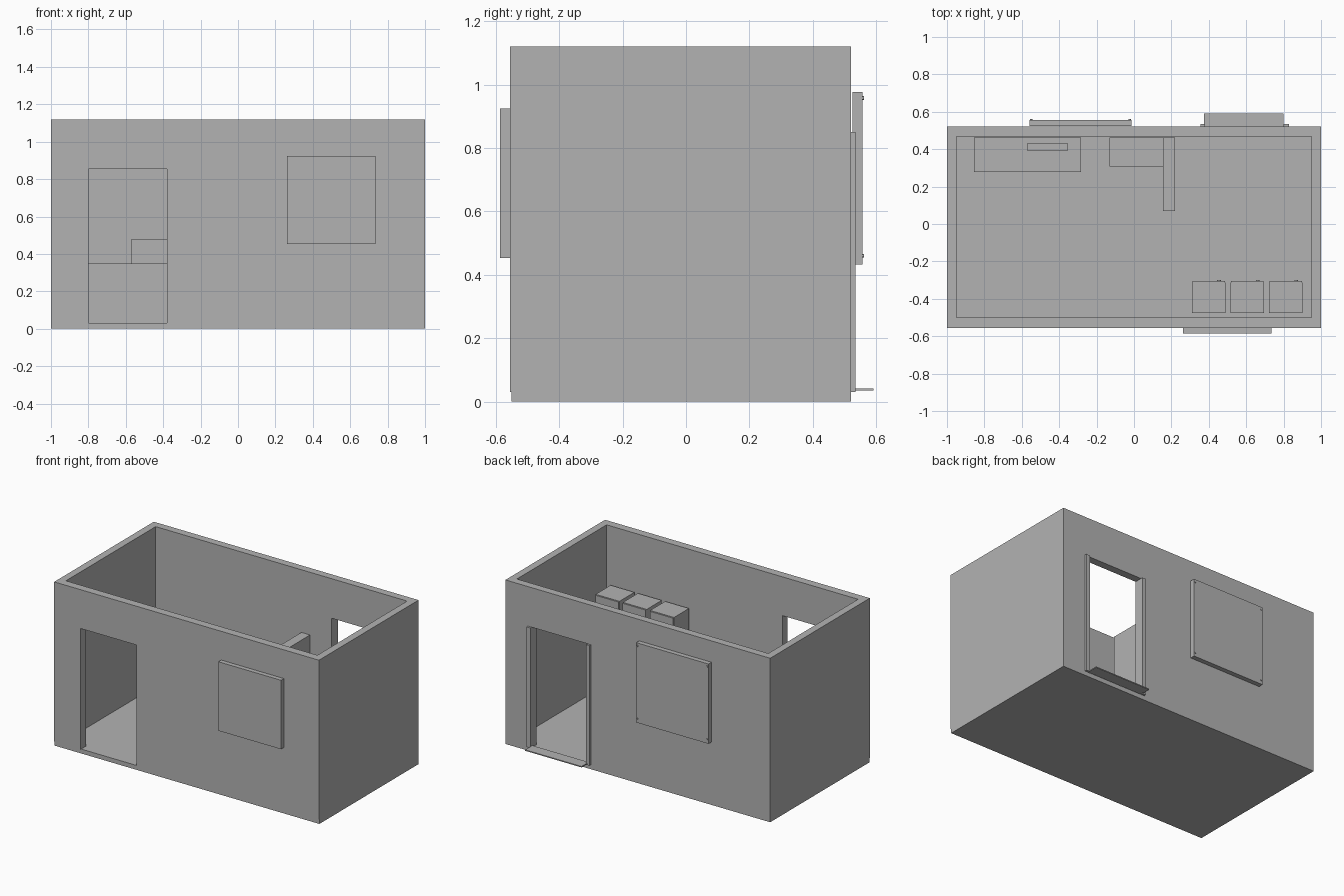
import bpy, bmesh, math
from mathutils import Matrix

cube = bpy.data.objects.get("Cube")
if cube:
    bpy.data.objects.remove(cube, do_unlink=True)

# One plain grey material
grey = bpy.data.materials.new("plain_grey")
grey.use_nodes = True
colour = (0.45, 0.45, 0.45, 1)
grey.diffuse_color = colour
grey.node_tree.nodes["Principled BSDF"].inputs["Base Color"].default_value = colour


def finish(name, bm):
    mesh = bpy.data.meshes.new(name)
    bm.to_mesh(mesh)
    bm.free()
    mesh.materials.append(grey)
    obj = bpy.data.objects.new(name, mesh)
    bpy.context.collection.objects.link(obj)
    return obj


def box(name, x, y, z):
    """Box from (low, high) pairs on each axis."""
    bm = bmesh.new()
    size = [r[1] - r[0] for r in (x, y, z)]
    centre = [sum(r) / 2 for r in (x, y, z)]
    bmesh.ops.create_cube(bm, size=1, matrix=Matrix.Translation(centre) @ Matrix.Diagonal((*size, 1)))
    return finish(name, bm)


def stud(name, x, y, z, radius, depth):
    """Short round stud pointing along y."""
    bm = bmesh.new()
    bmesh.ops.create_cone(bm, cap_ends=True, segments=12, radius1=radius, radius2=radius, depth=depth,
                          matrix=Matrix.Translation((x, y, z)) @ Matrix.Rotation(math.pi / 2, 4, 'X'))
    return finish(name, bm)


def cut(target, cutter):
    cutter.hide_render = True
    mod = target.modifiers.new("cut", 'BOOLEAN')
    mod.operation = 'DIFFERENCE'
    mod.solver = 'EXACT'
    mod.object = cutter
    bpy.context.view_layer.objects.active = target
    bpy.ops.object.modifier_apply(modifier=mod.name)
    bpy.data.objects.remove(cutter, do_unlink=True)


FLOOR = 0.03

# Room shell with open top and two doorways
box("floor", (-1, 1), (-0.55, 0.52), (0, FLOOR))
walls = box("walls", (-1, 1), (-0.555, 0.52), (FLOOR, 1.12))
cut(walls, box("room_cutter", (-0.95, 0.95), (-0.5, 0.468), (-0.5, 1.5)))
cut(walls, box("front_door_cutter", (-0.8, -0.38), (-0.7, -0.4), (-0.2, 0.855)))
cut(walls, box("back_door_cutter", (0.38, 0.8), (0.4, 0.7), (-0.2, 0.85)))

# Back doorway trim and step
for side, x in (("right", (0.355, 0.38)), ("left", (0.8, 0.83))):
    box("door_jamb_" + side, x, (0.518, 0.535), (FLOOR, 0.85))
box("door_step", (0.375, 0.8), (0.515, 0.592), (0.034, 0.041))

# Wall panels outside
box("front_panel", (0.262, 0.735), (-0.586, -0.555), (0.453, 0.924))
box("back_panel", (-0.56, -0.013), (0.525, 0.557), (0.432, 0.977))
for x in (-0.55, -0.023):
    for z in (0.46, 0.957):
        stud("panel_stud", x, 0.557, z, 0.006, 0.01)

# Counter with an upright screen
box("counter", (-0.855, -0.283), (0.278, 0.463), (FLOOR, 0.35))
box("counter_screen", (-0.573, -0.352), (0.392, 0.43), (0.35, 0.478))

# Bench beside a tall partition
box("bench", (-0.13, 0.155), (0.307, 0.463), (FLOOR, 0.35))
box("partition", (0.155, 0.22), (0.07, 0.463), (FLOOR, 0.695))

# Row of three lockers along the front wall
for i in range(3):
    x = 0.31 + i * 0.206
    box("locker", (x, x + 0.18), (-0.475, -0.313), (FLOOR, 0.73))
    box("locker_door", (x + 0.003, x + 0.177), (-0.313, -0.306), (FLOOR + 0.005, 0.727))
    stud("locker_knob", x + 0.145, -0.304, 0.4, 0.01, 0.008)
